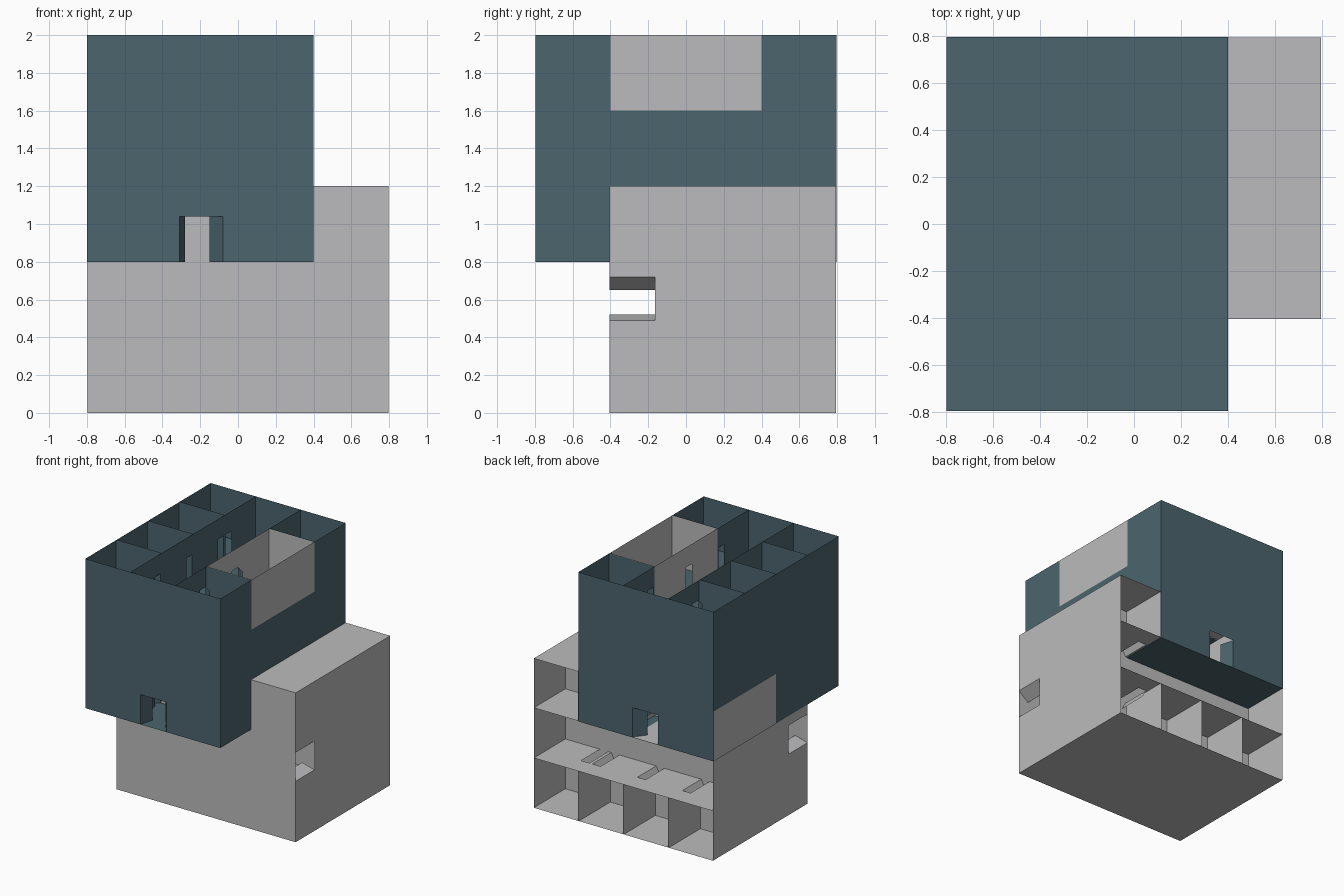
import bpy, bmesh
from mathutils import Matrix, Vector

if "Cube" in bpy.data.objects:
    bpy.data.objects.remove(bpy.data.objects["Cube"])

H, DOOR_H, LEAF = 0.4, 0.24, 0.073
INSET = 0.004
END = 0.8 - INSET


def material(name, rgb):
    m = bpy.data.materials.new(name)
    m.diffuse_color = (*rgb, 1)
    m.use_nodes = True
    m.node_tree.nodes["Principled BSDF"].inputs["Base Color"].default_value = m.diffuse_color
    return m


teal = material("teal", (0.07, 0.13, 0.155))
grey = material("grey", (0.5, 0.5, 0.51))


class Part:
    """Collects thin panels and turns them into one object."""
    def __init__(self, name, frame, mat):
        self.bm, self.name, self.frame, self.mat = bmesh.new(), name, frame, mat

    def quad(self, *pts):
        self.bm.faces.new([self.bm.verts.new(self.frame @ Vector(p)) for p in pts])

    def wall(self, a, b, z0, z1):
        self.quad((*a, z0), (*b, z0), (*b, z1), (*a, z1))

    def door_wall(self, a, b, d0, d1, z):
        # wall from a to b with a doorway between distances d0 and d1
        a, b = Vector(a), Vector(b)
        u = (b - a).normalized()
        p, q = a + u * d0, a + u * d1
        self.wall(a, p, z, z + H)
        self.wall(q, b, z, z + H)
        self.wall(p, q, z + DOOR_H, z + H)

    def finish(self):
        if self.bm.faces:
            me = bpy.data.meshes.new(self.name)
            bmesh.ops.remove_doubles(self.bm, verts=self.bm.verts, dist=1e-5)
            self.bm.to_mesh(me)
            me.materials.append(self.mat)
            bpy.context.collection.objects.link(bpy.data.objects.new(self.name, me))
        self.bm.free()


def room(walls, leaves, x_hall, x_out, y0, y1, z, hinge, way):
    # outer wall, two partitions, corridor wall with a doorway, open door leaf
    a, b = max(y0, -END), min(y1, END)
    walls.wall((x_out, a), (x_out, b), z, z + H)
    for y in (y0 + INSET, y1 - INSET):
        walls.wall((x_hall, y), (x_out, y), z, z + H)
    lo, hi = sorted((hinge, hinge + way * LEAF))
    walls.door_wall((x_hall, a), (x_hall, b), lo - a, hi - a, z)
    side = 1 if x_out > x_hall else -1
    leaves.wall((x_hall, hinge), (x_hall + side * 0.063, hinge + way * 0.035), z, z + DOOR_H)


def block(name, frame, mat, storeys, hall=0.0):
    floors = Part(name + "_floors", frame, mat)
    ends = Part(name + "_corridor_ends", frame, mat)
    rooms = Part(name + "_room_walls", frame, mat)
    large = Part(name + "_large_room_walls", frame, grey)
    leaves = Part(name + "_door_leaves", frame, mat)
    for i, (left, right) in enumerate(storeys):
        z = i * H
        floors.quad((-0.8, -END, z), (0.4, -END, z), (0.4, END, z), (-0.8, END, z))
        # corridor ends: entrance with double doors only on the lowest storey
        for s in (-1, 1):
            y = s * END
            if i == 0:
                ends.door_wall((-0.4, y), (hall, y), 0.09, 0.32, z)
                leaves.wall((-0.31, y), (-0.28, y - s * 0.11), z, z + DOOR_H)
                leaves.wall((-0.08, y), (-0.15, y - s * 0.09), z, z + DOOR_H)
            else:
                ends.wall((-0.4, y), (hall, y), z, z + H)
        # rooms on both sides of the corridor
        for cells, xh, xo in ((left, -0.4, -0.8), (right, hall, 0.4)):
            for y0, y1 in cells:
                big = y1 - y0 > 0.5
                if big:
                    hinge, way = (y0 + y1) / 2, -1
                elif y0 > 0.3:
                    hinge, way = y0 + 0.015, 1
                else:
                    hinge, way = y1 - 0.012, -1
                room(large if big else rooms, leaves, xh, xo, y0, y1, z, hinge, way)
    for p in (floors, ends, rooms, large, leaves):
        p.finish()


singles = [(-0.8, -0.4), (-0.4, 0.0), (0.0, 0.4), (0.4, 0.8)]
middle_large = [(-0.8, -0.4), (-0.4, 0.4), (0.4, 0.8)]

# upright teal block
block("upper_block", Matrix.Translation((0, 0, 0.8)), teal,
      [(singles, singles), (singles, singles), (singles, middle_large)])

# grey block lying on its side: local y -> x, local z -> y, local x -> z
lying = Matrix(((0, 1, 0, 0), (0, 0, 1, -0.405), (1, 0, 0, 0.8), (0, 0, 0, 1)))
block("lower_block", lying, grey,
      [(singles, singles), (singles, singles), (singles, middle_large)], 0.003)

# grey side wall showing on the left of the teal block
side = Part("left_side_panel", Matrix(), grey)
side.wall((-0.802, 0), (-0.802, 0.795), 0.8, 1.2)
side.finish()
